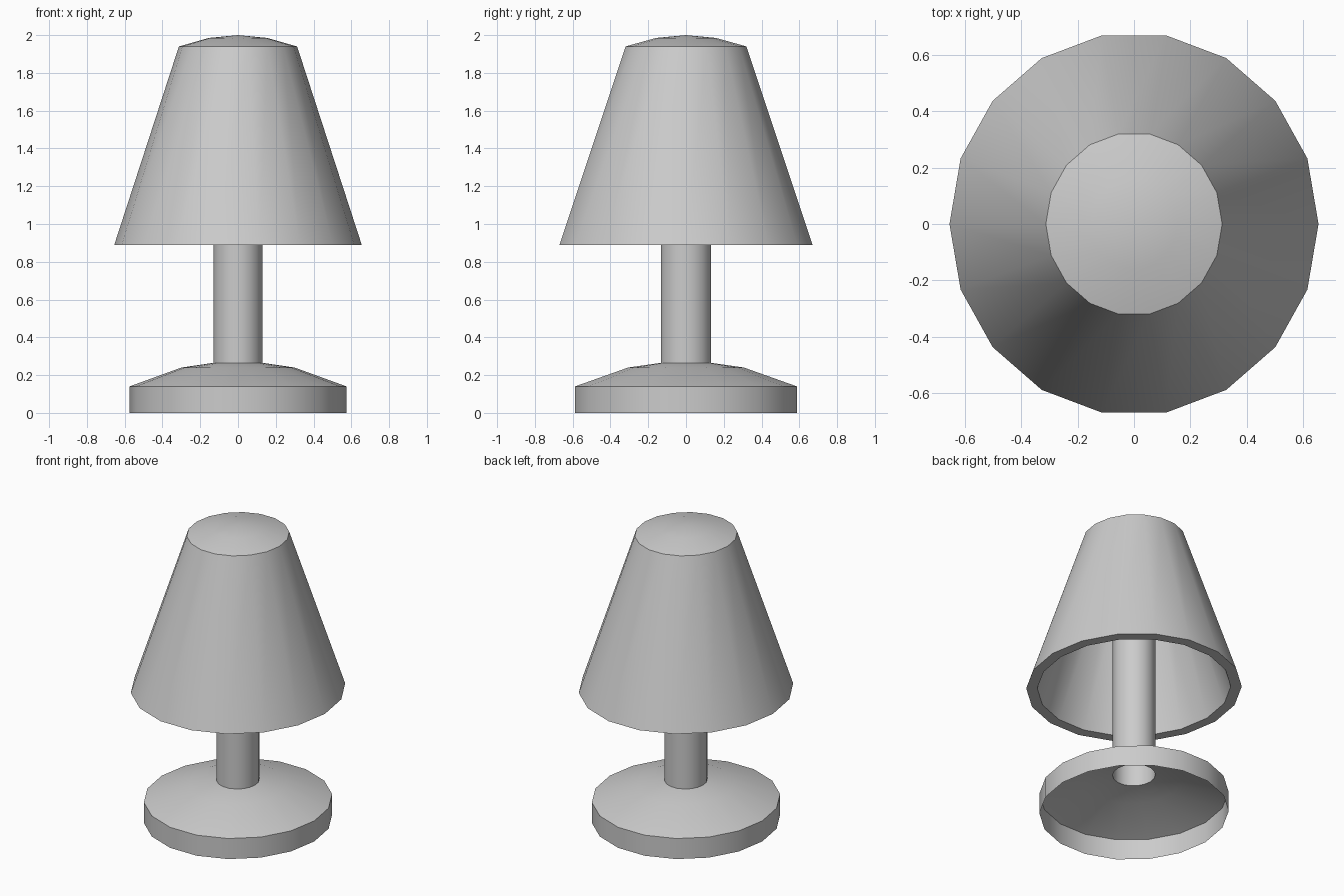
import bpy
import bmesh
import math

if "Cube" in bpy.data.objects:
    bpy.data.objects.remove(bpy.data.objects["Cube"])

SIDES = 18
STRETCH_Y = 1.038  # the lamp is slightly wider front to back


def lathe(name, profile):
    """Revolve (radius, z) points; profile runs so outside faces look outward."""
    bm = bmesh.new()
    rings = []
    for r, z in profile:
        if r == 0:
            rings.append([bm.verts.new((0, 0, z))] * SIDES)
            continue
        ring = []
        for i in range(SIDES):
            a = 2 * math.pi * i / SIDES
            ring.append(bm.verts.new((r * math.cos(a), r * STRETCH_Y * math.sin(a), z)))
        rings.append(ring)
    for low, high in zip(rings, rings[1:]):
        for i in range(SIDES):
            j = (i + 1) % SIDES
            corners = [low[i], low[j], high[j], high[i]]
            bm.faces.new(list(dict.fromkeys(corners)))
    mesh = bpy.data.meshes.new(name)
    bm.to_mesh(mesh)
    bm.free()
    obj = bpy.data.objects.new(name, mesh)
    bpy.context.collection.objects.link(obj)
    bpy.ops.object.select_all(action='DESELECT')
    obj.select_set(True)
    bpy.context.view_layer.objects.active = obj
    bpy.ops.object.shade_smooth_by_angle(angle=math.radians(30))
    return obj


# Hollow foot, open underneath, with a domed top around the post
lathe("base", [(0.575, 0), (0.575, 0.14), (0.30, 0.24), (0.13, 0.265)])

# Hollow tube rising into the shade
lathe("post", [(0.13, 0.265), (0.13, 1.88)])

# Thick shade: inner ceiling, inner wall, rim, outer wall, domed cap
lathe("shade", [(0.13, 1.88), (0.27, 1.88), (0.588, 0.89), (0.655, 0.89),
                (0.313, 1.94), (0.155, 1.985), (0, 2.0)])
